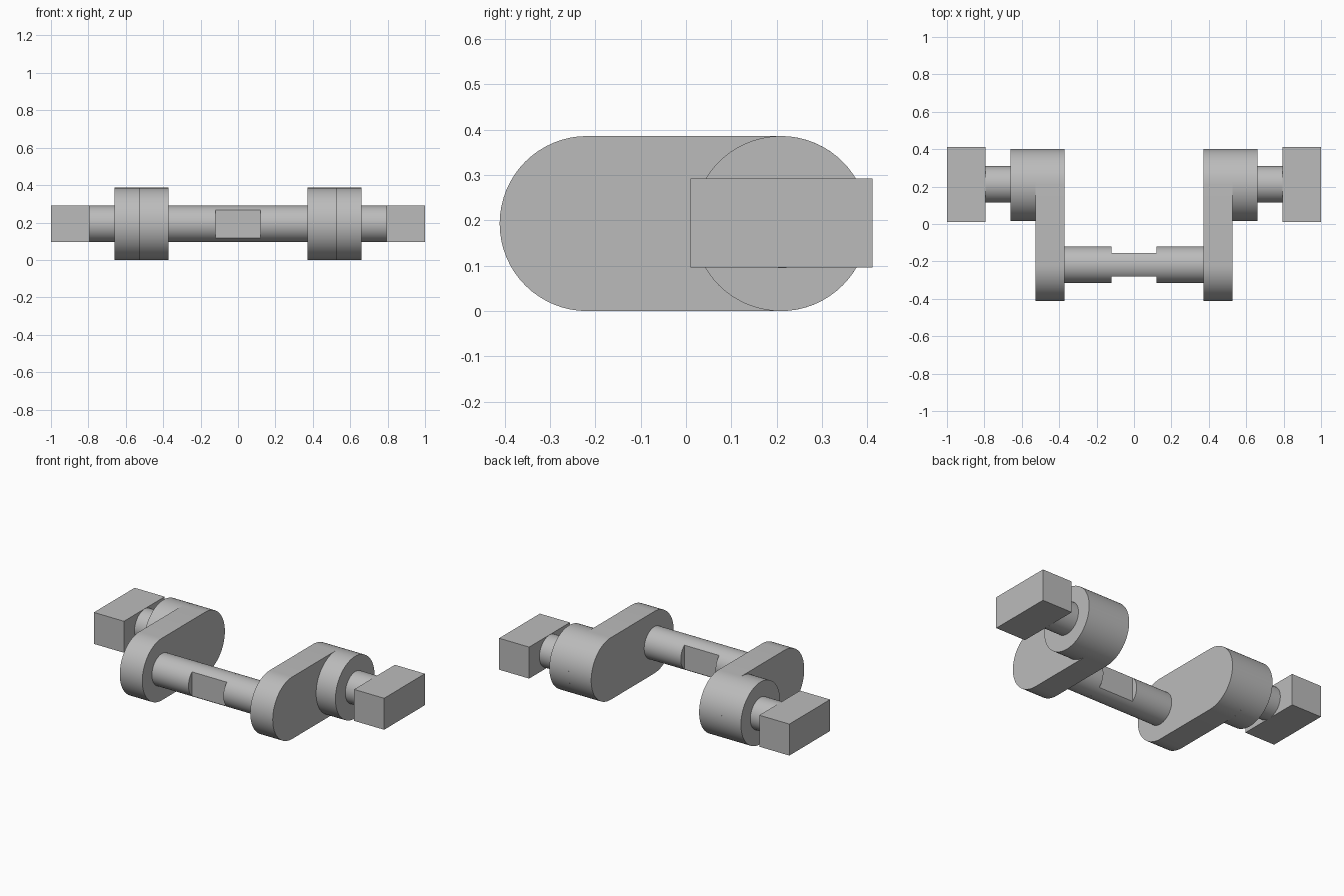
import bpy, bmesh, math

cube = bpy.data.objects.get("Cube")
if cube:
    bpy.data.objects.remove(cube, do_unlink=True)

steel = bpy.data.materials.new("plain_grey")
steel.use_nodes = True
GREY = (0.5, 0.5, 0.5, 1)
steel.diffuse_color = GREY
steel.node_tree.nodes["Principled BSDF"].inputs["Base Color"].default_value = GREY

AXIS_Z = 0.193            # height of every axis
MAIN_Y, PIN_Y = 0.212, -0.218
WEB_R, PIN_R = 0.193, 0.098
FLAT = 0.063              # half thickness across the pin flats


def arc(cy, r, start, end, steps=32):
    """Points (y, z) along an arc around the axis at cy."""
    angles = [start + (end - start) * i / steps for i in range(steps + 1)]
    return [(cy + r * math.cos(a), AXIS_Z + r * math.sin(a)) for a in angles]


def circle(cy, r):
    return arc(cy, r, 0, 2 * math.pi, 72)[:-1]


def extrude(name, profile, x0, x1):
    """Solid made by sweeping a (y, z) profile along x."""
    bm = bmesh.new()
    face = bm.faces.new([bm.verts.new((x0, y, z)) for y, z in profile])
    swept = bmesh.ops.extrude_face_region(bm, geom=[face], use_keep_orig=True)["geom"]
    for v in swept:
        if isinstance(v, bmesh.types.BMVert):
            v.co.x = x1
    bmesh.ops.recalc_face_normals(bm, faces=bm.faces)
    mesh = bpy.data.meshes.new(name)
    bm.to_mesh(mesh)
    bm.free()
    mesh.materials.append(steel)
    obj = bpy.data.objects.new(name, mesh)
    bpy.context.collection.objects.link(obj)
    bpy.ops.object.select_all(action="DESELECT")
    obj.select_set(True)
    bpy.context.view_layer.objects.active = obj
    bpy.ops.object.shade_smooth_by_angle(angle=math.radians(30))


# Profiles
half = math.pi / 2
web = arc(MAIN_Y - 0.003, WEB_R, -half, half) + arc(PIN_Y, WEB_R, half, 3 * half)
edge = math.acos(FLAT / PIN_R)
flatted = (arc(PIN_Y, PIN_R, edge, math.pi - edge)
           + arc(PIN_Y, PIN_R, math.pi + edge, 2 * math.pi - edge))
block = [(0.01, 0.096), (0.411, 0.096), (0.411, 0.292), (0.01, 0.292)]

# Mirrored arms: pin half, web, boss, shaft and end block
for side, s in (("left", 1), ("right", -1)):
    extrude(side + "_crank_pin", circle(PIN_Y, PIN_R), s * 0.12, s * 0.372)
    extrude(side + "_web", web, s * 0.372, s * 0.527)
    extrude(side + "_boss", circle(MAIN_Y - 0.003, WEB_R), s * 0.527, s * 0.66)
    extrude(side + "_shaft", circle(MAIN_Y, PIN_R), s * 0.66, s * 0.793)
    extrude(side + "_end_block", block, s * 0.793, s * 1.0)

# Middle of the pin, flattened front and back
extrude("flatted_pin_middle", flatted, -0.12, 0.12)
